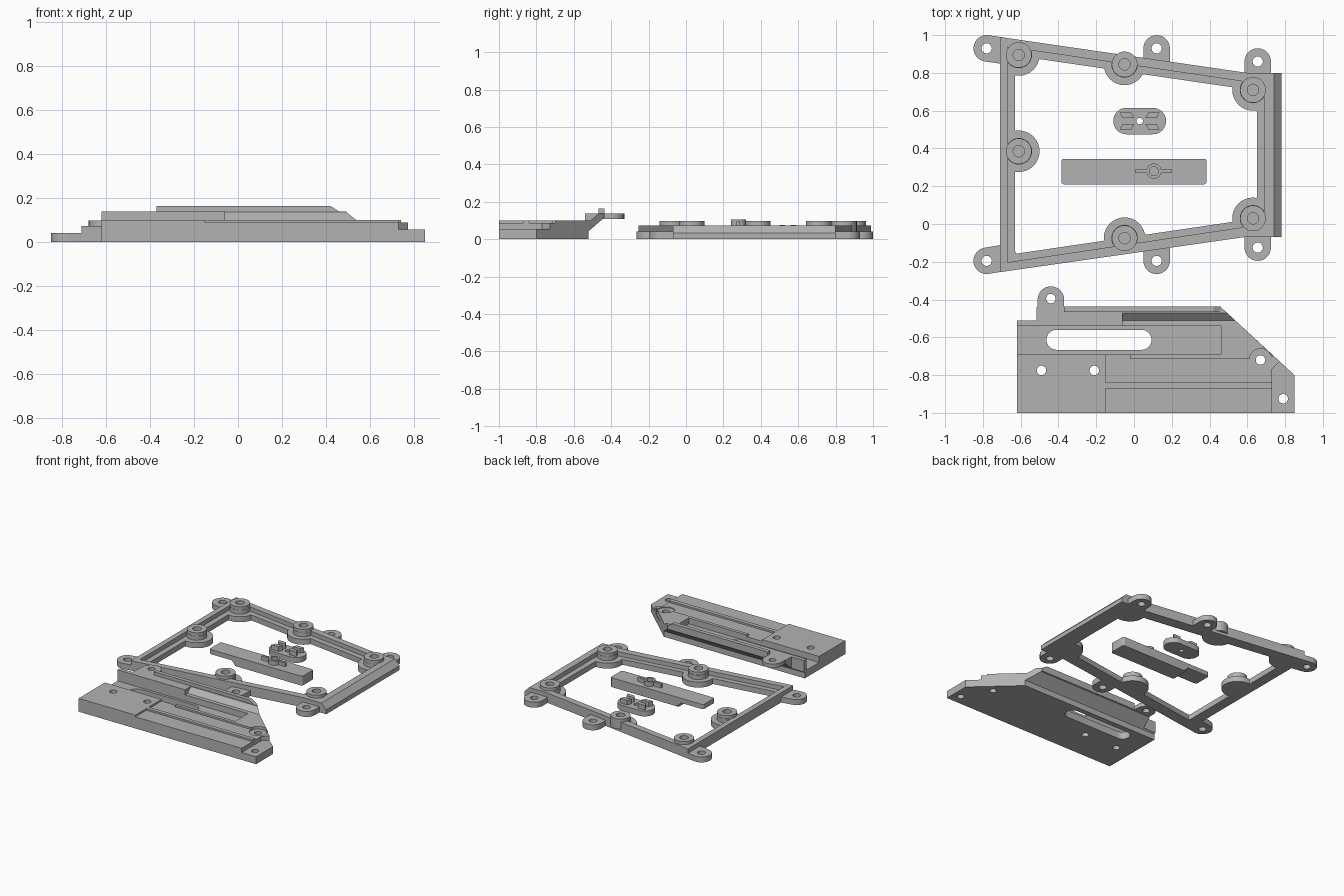
import bpy, bmesh, math
from mathutils import Vector

if "Cube" in bpy.data.objects:
    bpy.data.objects.remove(bpy.data.objects["Cube"])

grey = bpy.data.materials.new("plain_grey")
grey.diffuse_color = (0.45, 0.45, 0.45, 1)
grey.use_nodes = True
grey.node_tree.nodes["Principled BSDF"].inputs["Base Color"].default_value = grey.diffuse_color


def extrude(name, pts, vec):
    """Solid made by sweeping a flat outline along vec."""
    bm = bmesh.new()
    face = bm.faces.new([bm.verts.new(p) for p in pts])
    res = bmesh.ops.extrude_face_region(bm, geom=[face])
    bmesh.ops.translate(bm, vec=Vector(vec), verts=[g for g in res["geom"] if isinstance(g, bmesh.types.BMVert)])
    bmesh.ops.recalc_face_normals(bm, faces=bm.faces)
    me = bpy.data.meshes.new(name)
    bm.to_mesh(me)
    bm.free()
    me.materials.append(grey)
    ob = bpy.data.objects.new(name, me)
    bpy.context.collection.objects.link(ob)
    return ob


def prism(name, pts, z0, z1):
    return extrude(name, [(x, y, z0) for x, y in pts], (0, 0, z1 - z0))


def box(name, x0, x1, y0, y1, z0, z1):
    return prism(name, [(x0, y0), (x1, y0), (x1, y1), (x0, y1)], z0, z1)


def along_x(name, prof, x0, x1):
    return extrude(name, [(x0, y, z) for y, z in prof], (x1 - x0, 0, 0))


def along_y(name, prof, y0, y1):
    return extrude(name, [(x, y0, z) for x, z in prof], (0, y1 - y0, 0))


def slot(name, a, b, r, z0, z1, n=16):
    """Stadium-shaped solid between points a and b."""
    ang = math.atan2(b[1] - a[1], b[0] - a[0])
    pts = []
    for c, start in ((b, ang - math.pi / 2), (a, ang + math.pi / 2)):
        for i in range(n + 1):
            t = start + math.pi * i / n
            pts.append((c[0] + r * math.cos(t), c[1] + r * math.sin(t)))
    return prism(name, pts, z0, z1)


def disc(name, c, r, z0, z1, n=32):
    return prism(name, [(c[0] + r * math.cos(2 * math.pi * i / n), c[1] + r * math.sin(2 * math.pi * i / n))
                        for i in range(n)], z0, z1)


def boolean(ob, tools, op):
    for t in tools:
        m = ob.modifiers.new("cut", 'BOOLEAN')
        m.operation, m.object, m.solver = op, t, 'EXACT'
    me = bpy.data.meshes.new_from_object(ob.evaluated_get(bpy.context.evaluated_depsgraph_get()))
    ob.modifiers.clear()
    ob.data = me
    for t in tools:
        bpy.data.objects.remove(t)
    return ob


def round_corners(ob, r):
    """Round the sharp upright edges of a solid."""
    bm = bmesh.new()
    bm.from_mesh(ob.data)
    bmesh.ops.remove_doubles(bm, verts=bm.verts, dist=1e-5)
    edges = [e for e in bm.edges if len(e.link_faces) == 2 and e.calc_face_angle(0) > 0.4
             and abs(e.verts[0].co.z - e.verts[1].co.z) > 0.02]
    bmesh.ops.bevel(bm, geom=edges, offset=r, segments=5, profile=0.5, affect='EDGES', clamp_overlap=True)
    bm.to_mesh(ob.data)
    bm.free()


# Frame: body with chamfered right rail
bosses = [(-.61, .895), (-.05, .845), (.63, .71), (.63, .03), (-.05, -.075), (-.61, .385)]
frame = prism("frame", [(-.71, .99), (.6, .80), (.78, .80), (.78, -.07), (.58, -.07), (-.71, -.255)], 0, .073)
chamfer = along_y("chamfer", [(.74, .073), (.78, .033), (.9, .033), (.9, .2), (.74, .2)], -.2, .9)

# Frame: open middle and the stepped ledge around it
opening = prism("opening", [(-.63, .892), (.65, .705), (.65, .03), (-.63, -.158)], -.1, .2)
boolean(opening, [disc("keep", c, .11, -.3, .4) for c in bosses], 'DIFFERENCE')
round_corners(opening, .04)
ledge = prism("ledge", [(-.67, .938), (.69, .738), (.69, 0), (-.67, -.203)], .041, .2)
boolean(ledge, [disc("keep", c, .07, -.3, .4) for c in bosses], 'DIFFERENCE')
boolean(frame, [chamfer, ledge, opening], 'DIFFERENCE')

# Frame: mounting ears and raised bosses
ears = [((-.78, .93), (-.69, .917)), ((-.78, -.195), (-.69, -.18)), ((.12, .93), (.12, .86)),
        ((.12, -.195), (.12, -.125)), ((.655, .86), (.655, .78)), ((.655, -.125), (.655, -.045))]
boolean(frame, [slot("ear", a, b, .07, 0, .041) for a, b in ears]
        + [disc("boss", c, .068, .02, .096) for c in bosses], 'UNION')
boolean(frame, [disc("hole", a, .027, -.1, .2) for a, b in ears]
        + [disc("hole", c, .03, .05, .2) for c in bosses], 'DIFFERENCE')

# Base plate: stepped slab
plate = prism("base_plate", [(-.62, -1), (.85, -1), (.85, -.8), (.547, -.52), (-.62, -.52)], 0, .055)
steps = [
    box("left_block", -.62, -.15, -1, -.69, .02, .1),
    prism("middle_step", [(-.16, -1), (.73, -1), (.73, -.77), (.772, -.728), (.73, -.69), (-.16, -.69)], .02, .087),
    box("rib", -.16, .73, -.87, -.84, .03, .1),
    prism("corner_step", [(-.02, -.715), (.61, -.715), (.74, -.7), (.547, -.52), (.46, -.52), (.46, -.69),
                          (-.02, -.69)], .025, .1),
]
# Base plate: raised rear shelf with slanted underside, ridge and ear
under = [(-.44, .138), (-.445, .108), (-.52, .043), (-.52, .03)]
steps += [
    along_x("shelf_left", [(-.54, .03), (-.54, .138)] + under, -.62, -.06),
    along_x("shelf_right", [(-.54, .03), (-.54, .1), (-.51, .1), (-.47, .135), (-.47, .138)] + under, -.07, .62),
    along_y("ridge", [(-.37, .112), (-.37, .163), (.42, .163), (.5, .112)], -.467, -.437),
    slot("shelf_ear", (-.44, -.4), (-.44, -.455), .07, .108, .138),
]
boolean(plate, steps, 'UNION')
holes = [(-.49, -.775), (-.21, -.775), (.79, -.925), (.67, -.72), (-.44, -.395)]
cuts = [disc("hole", c, .025, -.1, .3) for c in holes] + [
    slot("slot", (-.41, -.613), (.04, -.613), .053, -.1, .3),
    disc("screw_seat", (.67, -.72), .06, .08, .3),
    box("shelf_notch", -.7, -.515, -.51, -.3, -.1, .3),
    prism("slant", [(.46, -.44), (.85, -.8), (1, -.8), (1, -.3), (.46, -.3)], -.1, .3),
]
boolean(plate, cuts, 'DIFFERENCE')

# Slider bar with thin end, stud and fin
bar = along_y("slider_bar", [(-.385, .035), (-.2, .035), (-.18, 0), (.385, 0), (.385, .07), (-.385, .07)], .21, .345)
round_corners(bar, .015)
boolean(bar, [disc("stud", (.105, .28), .04, .03, .104),
              box("fin", .005, .2, .271, .289, .03, .098)], 'UNION')
boolean(bar, [disc("hole", (.105, .28), .024, .06, .2)], 'DIFFERENCE')

# Small latch with four slanted posts
latch = slot("latch", (-.04, .545), (.1, .545), .07, 0, .04)
posts = []
for sx in (-1, 1):
    for sy in (-1, 1):
        pts = [(.03 + sx * x, .545 + sy * y) for x, y in ((.03, .015), (.09, .015), (.105, .045), (.045, .045))]
        posts.append(prism("post", pts, .02, .075))
boolean(latch, posts, 'UNION')
boolean(latch, [disc("hole", (.03, .545), .017, -.1, .2)], 'DIFFERENCE')

# Smooth the round walls, keep the edges sharp
for ob in (frame, plate, bar, latch):
    ob.select_set(True)
    bpy.context.view_layer.objects.active = ob
bpy.ops.object.shade_smooth_by_angle(angle=math.radians(30))
